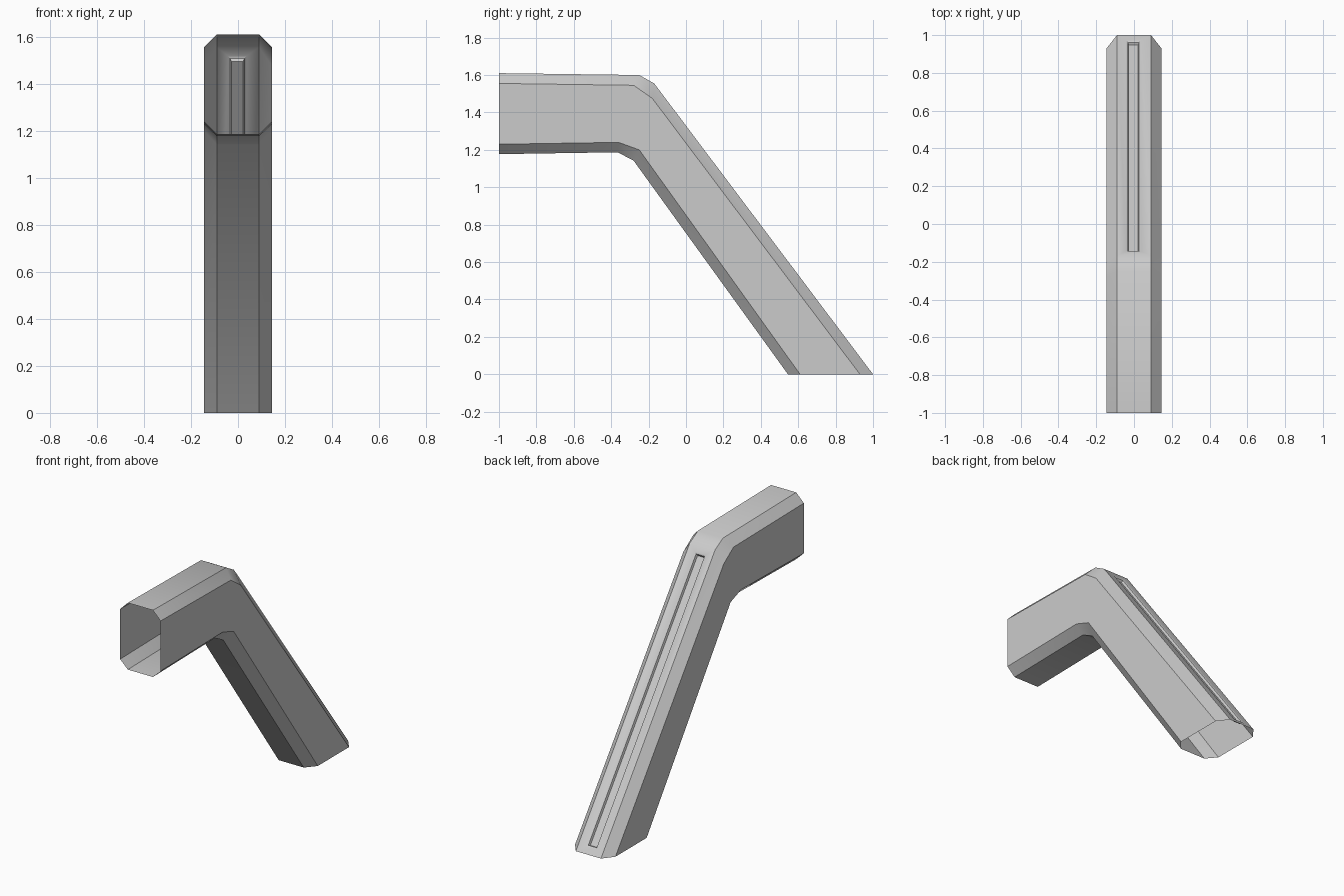
import bpy
import bmesh
from math import radians
from mathutils import Vector

if "Cube" in bpy.data.objects:
    bpy.data.objects.remove(bpy.data.objects["Cube"], do_unlink=True)

# Plain grey material
grey = bpy.data.materials.new("light grey")
grey.use_nodes = True
colour = (0.6, 0.6, 0.6, 1)
grey.diffuse_color = colour
grey.node_tree.nodes["Principled BSDF"].inputs["Base Color"].default_value = colour

SIDE, FLAT = 0.145, 0.09  # half widths of the body and of its flat top

# Side outlines (y, z) of the four long edges, front to back
top = [(-1, 1.61), (-0.25, 1.6), (-0.17, 1.555), (1, 0)]
shoulder = [(-1, 1.555), (-0.28, 1.545), (-0.18, 1.475), (0.93, 0)]
hip = [(-1, 1.23), (-0.36, 1.24), (-0.25, 1.2), (0.61, 0)]
bottom = [(-1, 1.177), (-0.365, 1.187), (-0.28, 1.142), (0.545, 0)]

# Eight long edges around the open tube
rails = [(FLAT, top), (SIDE, shoulder), (SIDE, hip), (FLAT, bottom),
         (-FLAT, bottom), (-SIDE, hip), (-SIDE, shoulder), (-FLAT, top)]

bm = bmesh.new()
rings = [[bm.verts.new((x, *path[i])) for x, path in rails] for i in range(len(top))]
for i in range(len(rings) - 1):
    a, b = rings[i], rings[i + 1]
    for j in range(8):
        k = (j + 1) % 8
        if i == 2 and j == 7:
            continue  # the sloping top is filled by the groove below
        bm.faces.new((a[j], b[j], b[k], a[k]))

# Long shallow groove sunk into the sloping top
start, end = Vector((0, *top[2])), Vector((0, *top[3]))
along = (end - start).normalized()
down = Vector((0, along.z, -along.y))
length = (end - start).length


def groove_ring(half, margin, depth):
    corners = [(half, margin), (half, length - margin),
               (-half, length - margin), (-half, margin)]
    return [bm.verts.new(start + along * t + down * depth + Vector((x - 0.003, 0, 0)))
            for x, t in corners]


loops = [[rings[2][0], rings[3][0], rings[3][7], rings[2][7]],
         groove_ring(0.04, 0.045, 0),
         groove_ring(0.03, 0.055, 0.006),
         groove_ring(0.025, 0.06, 0.02)]
for outer, inner in zip(loops, loops[1:]):
    for j in range(4):
        k = (j + 1) % 4
        bm.faces.new((outer[j], outer[k], inner[k], inner[j]))
bm.faces.new(loops[-1])
bmesh.ops.recalc_face_normals(bm, faces=bm.faces)
# Make sure the shell faces outward
bm.faces.ensure_lookup_table()
side = max(bm.faces, key=lambda f: f.calc_center_median().x)
if side.normal.x < 0:
    bmesh.ops.reverse_faces(bm, faces=bm.faces)

mesh = bpy.data.meshes.new("bent_tube")
bm.to_mesh(mesh)
bm.free()
tube = bpy.data.objects.new("bent_tube", mesh)
bpy.context.collection.objects.link(tube)
mesh.materials.append(grey)

# Soft bends, crisp chamfers
bpy.ops.object.select_all(action="DESELECT")
tube.select_set(True)
bpy.context.view_layer.objects.active = tube
bpy.ops.object.shade_smooth_by_angle(angle=radians(35))
